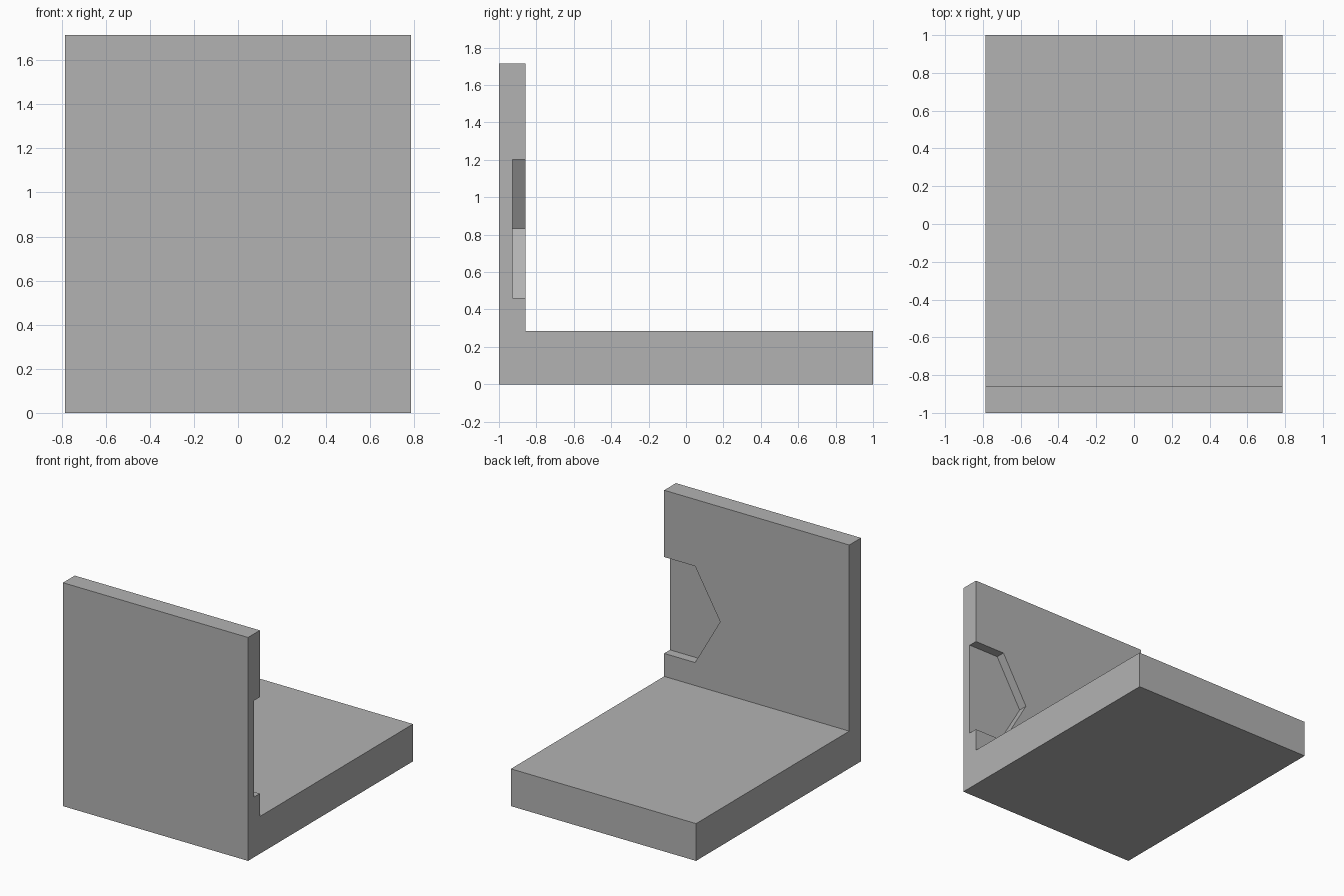
import bpy
import bmesh
from math import cos, sin, radians
from mathutils import Vector

cube = bpy.data.objects.get("Cube")
if cube:
    bpy.data.objects.remove(cube, do_unlink=True)

WIDTH, HEIGHT = 1.571, 1.714
BASE_TOP, WALL_BACK = 0.286, -0.857
POCKET_FLOOR = -0.928
POCKET_X, POCKET_Z, POCKET_RADIUS = 0.737, 0.832, 0.427

grey = bpy.data.materials.new("plain_grey")
colour = (0.45, 0.45, 0.45, 1)
grey.use_nodes = True
grey.diffuse_color = colour
grey.node_tree.nodes["Principled BSDF"].inputs["Base Color"].default_value = colour


def prism(name, outline, sweep):
    """Extrude a closed 3D outline along a vector."""
    bm = bmesh.new()
    face = bm.faces.new([bm.verts.new(p) for p in outline])
    swept = bmesh.ops.extrude_face_region(bm, geom=[face])["geom"]
    verts = [v for v in swept if isinstance(v, bmesh.types.BMVert)]
    bmesh.ops.translate(bm, verts=verts, vec=Vector(sweep))
    bmesh.ops.recalc_face_normals(bm, faces=bm.faces)
    mesh = bpy.data.meshes.new(name)
    bm.to_mesh(mesh)
    bm.free()
    mesh.materials.append(grey)
    obj = bpy.data.objects.new(name, mesh)
    bpy.context.collection.objects.link(obj)
    return obj


# L-shaped bracket: thick base with a thinner upright wall
profile = [(-1, 0), (1, 0), (1, BASE_TOP), (WALL_BACK, BASE_TOP),
           (WALL_BACK, HEIGHT), (-1, HEIGHT)]
bracket = prism("bracket", [(-WIDTH / 2, y, z) for y, z in profile], (WIDTH, 0, 0))

# Hexagonal pocket, open at the wall's left edge
hexagon = [(POCKET_X + POCKET_RADIUS * cos(radians(60 * i)), POCKET_FLOOR,
            POCKET_Z + POCKET_RADIUS * sin(radians(60 * i))) for i in range(6)]
cutter = prism("pocket_cutter", hexagon, (0, 0.2, 0))
cutter.hide_render = True

cut = bracket.modifiers.new("pocket", "BOOLEAN")
cut.operation = "DIFFERENCE"
cut.solver = "EXACT"
cut.object = cutter

# Apply the cut and discard the cutter
bpy.context.view_layer.objects.active = bracket
bracket.select_set(True)
bpy.ops.object.modifier_apply(modifier=cut.name)
bpy.data.objects.remove(cutter, do_unlink=True)
